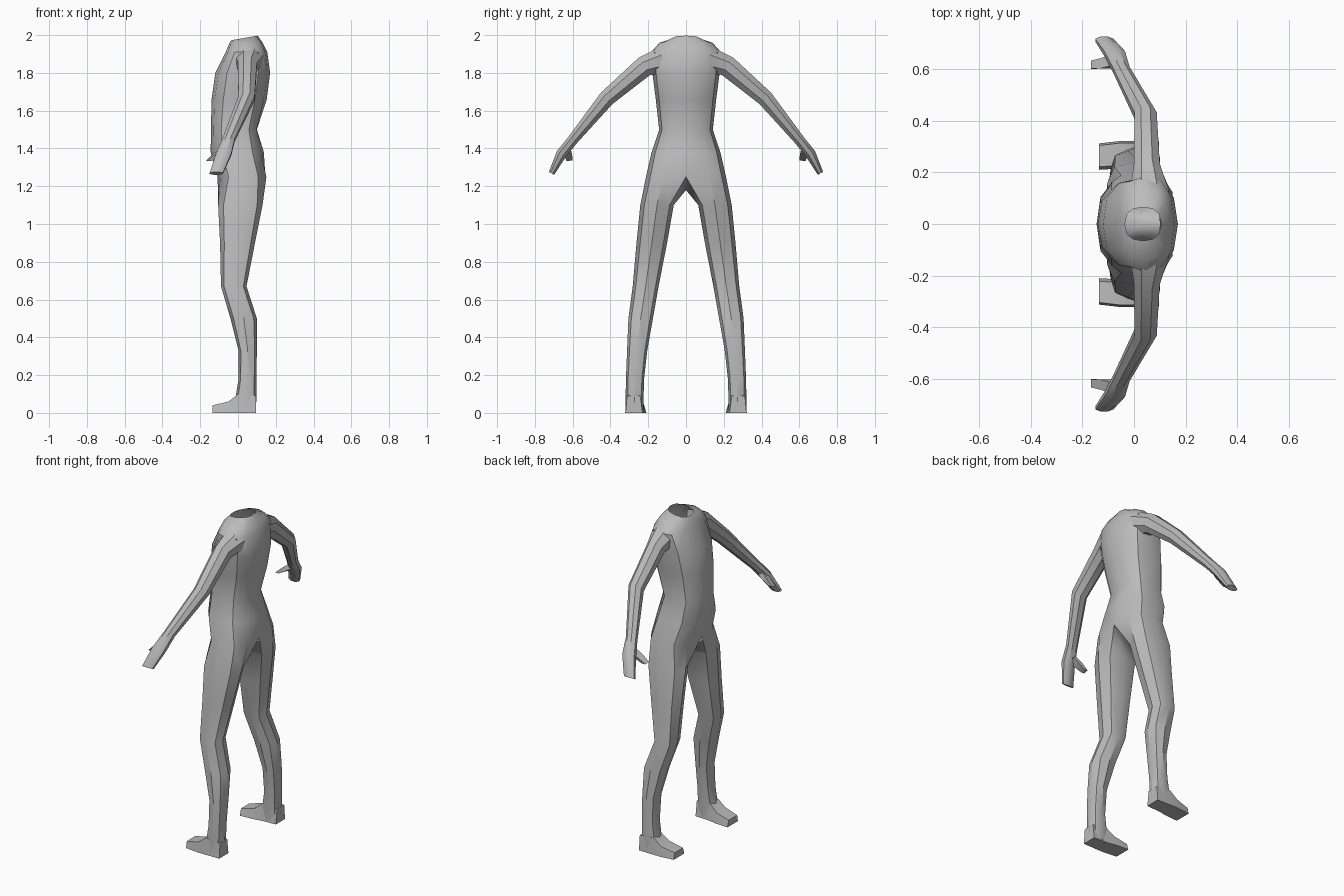
import bpy, bmesh
from math import sin, cos, pi, radians, copysign
from mathutils import Vector

cube = bpy.data.objects.get("Cube")
if cube:
    bpy.data.objects.remove(cube)

grey = bpy.data.materials.new("plain_grey")
grey.use_nodes = True
grey.diffuse_color = (0.5, 0.5, 0.5, 1)
grey.node_tree.nodes["Principled BSDF"].inputs["Base Color"].default_value = (0.5, 0.5, 0.5, 1)


def soft(v, power=0.8):
    return copysign(abs(v) ** power, v) if abs(v) > 1e-6 else 0.0


def bridge(bm, a, b, closed):
    n = len(a)
    for i in range(n if closed else n - 1):
        j = (i + 1) % n
        bm.faces.new((a[i], a[j], b[j], b[i]))


def finish(name, bm):
    """Turn the half mesh into an object mirrored across the body's centre plane."""
    bmesh.ops.recalc_face_normals(bm, faces=bm.faces)
    mesh = bpy.data.meshes.new(name)
    bm.to_mesh(mesh)
    bm.free()
    mesh.materials.append(grey)
    obj = bpy.data.objects.new(name, mesh)
    bpy.context.collection.objects.link(obj)
    mirror = obj.modifiers.new("mirror", 'MIRROR')
    mirror.use_axis = (False, True, False)
    mirror.merge_threshold = 0.002
    bpy.ops.object.select_all(action='DESELECT')
    obj.select_set(True)
    bpy.context.view_layer.objects.active = obj
    bpy.ops.object.shade_smooth_by_angle(angle=radians(35))
    return obj


def loft(name, sections, cap_start=True):
    bm = bmesh.new()
    rings = [[bm.verts.new(p) for p in s] for s in sections]
    for a, b in zip(rings, rings[1:]):
        bridge(bm, a, b, True)
    bm.faces.new(rings[-1])
    if cap_start:
        bm.faces.new(rings[0])
    return finish(name, bm)


def tube(name, path, sides=8, cap_start=False):
    """Path entries: centre, half size along x, half size across the limb."""
    sections = []
    for i, (c, rx, rn) in enumerate(path):
        d = Vector(path[min(i + 1, len(path) - 1)][0]) - Vector(path[max(i - 1, 0)][0])
        across = Vector((0, -d.z, d.y)).normalized()
        turns = [2 * pi * (k + 0.5) / sides for k in range(sides)]
        grow = 1 / cos(pi / sides)
        sections.append([Vector(c) + Vector((rx * grow * cos(t), 0, 0)) + across * rn * grow * sin(t)
                         for t in turns])
    return loft(name, sections, cap_start)


# Torso and leg: one open-necked shell; rows are z, front x, back x, half width
torso = [(1.985, -0.035, 0.105, 0.065), (1.96, -0.045, 0.13, 0.14), (1.91, -0.065, 0.155, 0.185),
         (1.80, -0.12, 0.17, 0.178), (1.66, -0.14, 0.152, 0.16), (1.50, -0.143, 0.112, 0.142),
         (1.38, -0.145, 0.137, 0.182), (1.25, -0.108, 0.165, 0.212)]
# Rows are z, front x, back x, inner y, outer y
leg = [(1.10, -0.105, 0.13, 0.065, 0.242), (0.90, -0.095, 0.09, 0.10, 0.262),
       (0.67, -0.09, 0.045, 0.145, 0.282), (0.50, -0.04, 0.10, 0.175, 0.305),
       (0.33, 0.003, 0.10, 0.205, 0.312), (0.18, 0.003, 0.097, 0.222, 0.318),
       (0.07, -0.015, 0.097, 0.225, 0.32), (0.01, -0.015, 0.095, 0.225, 0.32)]

bm = bmesh.new()
rings = []
for row, (z, xf, xb, hw) in enumerate(torso):
    mid, half = (xf + xb) / 2, (xb - xf) / 2
    ring = []
    for k in range(7):
        a = pi * k / 6
        x = mid - half * soft(cos(a))
        rise = 0.012 * (x - mid) / half if row == 0 else 0
        ring.append(bm.verts.new((x, hw * soft(sin(a)), z + rise)))
    rings.append(ring)
for a, b in zip(rings, rings[1:]):
    bridge(bm, a, b, False)
# Shallow hollows at the small of the back and between the buttocks
rings[5][6].co.x -= 0.012
rings[7][6].co.x -= 0.02

crotch = bm.verts.new((0.03, 0, 1.18))
previous = rings[-1] + [crotch]
for z, xf, xb, yi, yo in leg:
    ring = []
    for k in range(8):
        a = pi * (k - 1) / 4
        ring.append(bm.verts.new(((xf + xb) / 2 - (xb - xf) / 2 * soft(cos(a)),
                                  (yi + yo) / 2 + (yo - yi) / 2 * soft(sin(a)), z)))
    bridge(bm, previous, ring, True)
    previous = ring
bm.faces.new(previous)
finish("torso_and_legs", bm)

# Arms with flat, square-ended hands
tube("arms", [((0.06, 0.12, 1.868), 0.075, 0.07), ((0.05, 0.22, 1.835), 0.05, 0.055),
              ((0.045, 0.42, 1.665), 0.043, 0.043), ((-0.05, 0.60, 1.445), 0.033, 0.028),
              ((-0.075, 0.66, 1.37), 0.04, 0.028), ((-0.115, 0.712, 1.268), 0.035, 0.016)])
tube("thumbs", [((-0.06, 0.635, 1.40), 0.025, 0.022), ((-0.11, 0.622, 1.365), 0.022, 0.02),
                ((-0.155, 0.617, 1.335), 0.012, 0.016)], sides=4)

# Feet: wedges from heel to toe; rows are x, inner y, outer y, top z
feet = [(0.096, 0.23, 0.32, 0.09), (0.0, 0.225, 0.322, 0.10),
        (-0.05, 0.215, 0.322, 0.06), (-0.135, 0.21, 0.312, 0.04)]
loft("feet", [[(x, yi, 0), (x, yo, 0), (x, yo - 0.008, top), (x, yi + 0.012, top)]
              for x, yi, yo, top in feet])
